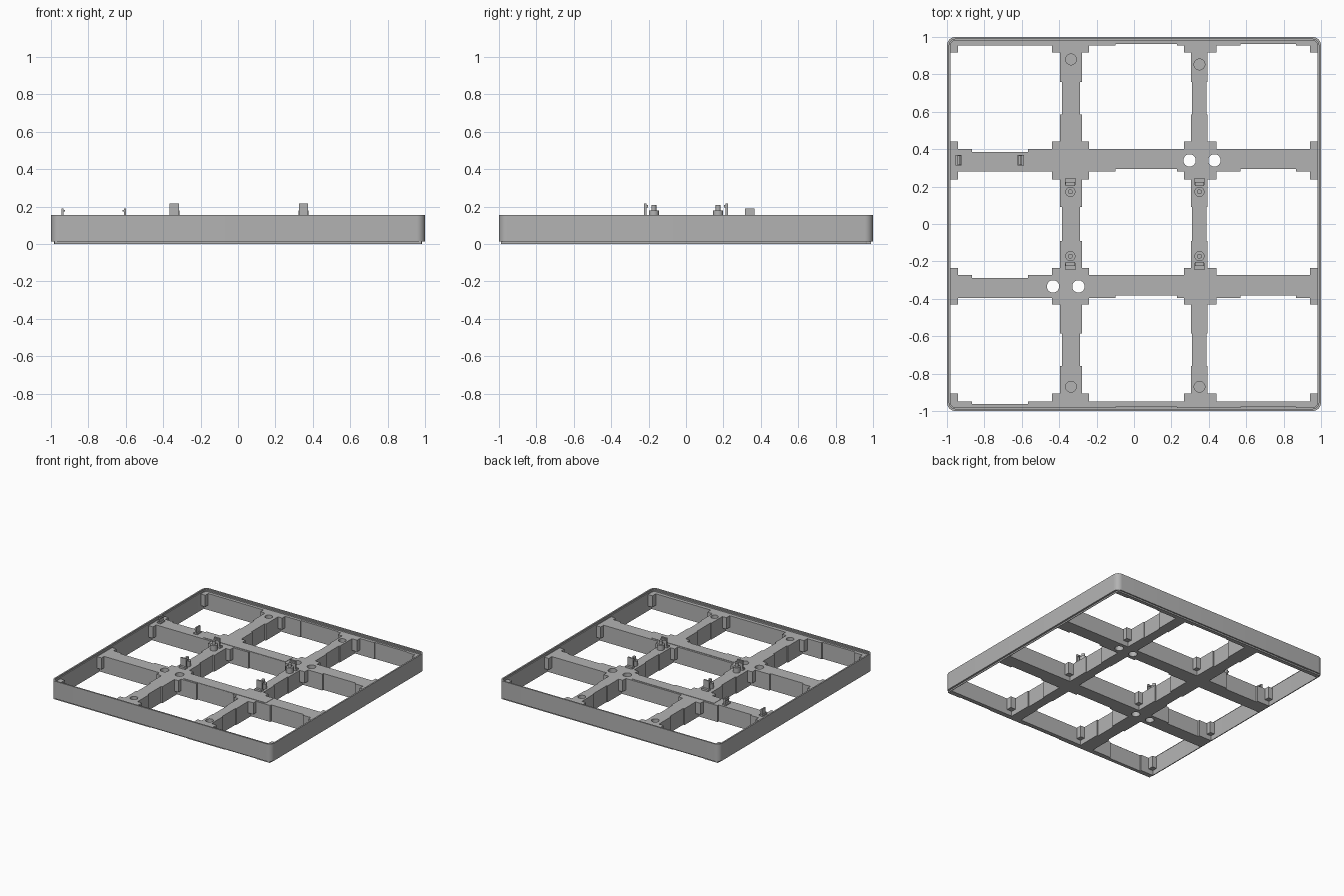
import bpy, bmesh, math
from mathutils import Matrix

TOP = 0.135

old = bpy.data.objects.get("Cube")
if old:
    bpy.data.objects.remove(old)

grey = bpy.data.materials.new("plain grey")
grey.use_nodes = True
colour = (0.45, 0.45, 0.45, 1)
grey.diffuse_color = colour
grey.node_tree.nodes["Principled BSDF"].inputs["Base Color"].default_value = colour


def finish(name, bm):
    bmesh.ops.recalc_face_normals(bm, faces=bm.faces)
    mesh = bpy.data.meshes.new(name)
    bm.to_mesh(mesh)
    bm.free()
    mesh.materials.append(grey)
    obj = bpy.data.objects.new(name, mesh)
    bpy.context.collection.objects.link(obj)
    return obj


def add_box(bm, xs, ys, zs):
    size = [b - a for a, b in (xs, ys, zs)]
    mid = [(a + b) / 2 for a, b in (xs, ys, zs)]
    bmesh.ops.create_cube(bm, size=1, matrix=Matrix.Translation(mid) @ Matrix.Diagonal((*size, 1)))


def add_cylinder(bm, x, y, z0, z1, r):
    bmesh.ops.create_cone(bm, cap_ends=True, segments=32, radius1=r, radius2=r, depth=z1 - z0,
                          matrix=Matrix.Translation((x, y, (z0 + z1) / 2)))


def rounded_square(bm, half, radius, z):
    loop = []
    for corner, (sx, sy) in enumerate(((1, 1), (-1, 1), (-1, -1), (1, -1))):
        for step in range(9):
            a = math.radians(90 * corner + 90 * step / 8)
            loop.append(bm.verts.new((sx * (half - radius) + radius * math.cos(a),
                                      sy * (half - radius) + radius * math.sin(a), z)))
    return loop


# Outer rim: a stepped wall section swept round a rounded square
bm = bmesh.new()
section = [(0.985, 0), (0.985, 0.012), (1, 0.012), (1, 0.155), (0.988, 0.155),
           (0.988, 0.145), (0.98, 0.145), (0.98, 0)]
loops = [rounded_square(bm, half, half - 0.955, z) for half, z in section]
for a, b in zip(loops, loops[1:] + loops[:1]):
    for i in range(len(a)):
        j = (i + 1) % len(a)
        bm.faces.new((a[i], a[j], b[j], b[i]))
rim = finish("outer_rim", bm)

# Lattice: cross beams with shallow side notches
bm = bmesh.new()
full = (0, TOP)
lip = 0.014
for y0, y1 in ((0.28, 0.40), (-0.396, -0.274), (0.955, 0.99), (-0.99, -0.95)):
    add_box(bm, (-0.982, 0.982), (y0 + lip, y1 - lip), full)
    for xs in ((-0.982, -0.866), (-0.567, 0.982)):
        add_box(bm, xs, (y1 - 2 * lip, y1), full)
    for xs in ((-0.982, -0.10), (0.23, 0.57), (0.866, 0.982)):
        add_box(bm, xs, (y0, y0 + 2 * lip), full)

# Lengthwise beams, narrower in the middle of each bay
for x0, x1, inset in ((-0.396, -0.278, 0.011), (0.304, 0.394, 0.007)):
    add_box(bm, (x0 + inset, x1 - inset), (-0.982, 0.982), full)
    for ys in ((-0.982, -0.76), (-0.585, -0.09), (0.09, 0.585), (0.76, 0.982)):
        add_box(bm, (x0, x1), ys, full)

# Corner posts at every joint, stopping short of the underside
for xs in ((-0.983, -0.94), (-0.438, -0.24), (0.267, 0.44), (0.94, 0.983)):
    for ys in ((-0.985, -0.906), (-0.43, -0.235), (0.238, 0.44), (0.917, 0.985)):
        add_box(bm, xs, ys, (0.04, TOP))

# Slightly raised middle runs of the cross beams
add_box(bm, (-0.525, 0.225), (0.296, 0.385), (0.1, TOP + 0.003))
add_box(bm, (-0.235, 0.52), (-0.381, -0.29), (0.1, TOP + 0.003))
lattice = finish("lattice_beams", bm)

# Through holes and shallow sockets
bm = bmesh.new()
for x, y in ((0.297, 0.34), (0.43, 0.34), (-0.433, -0.334), (-0.297, -0.334)):
    add_cylinder(bm, x, y, -0.1, 0.3, 0.033)
for x, y in ((-0.337, 0.88), (0.35, 0.853), (-0.337, -0.87), (0.35, -0.87)):
    add_cylinder(bm, x, y, TOP - 0.03, 0.3, 0.029)
cutter = finish("hole_cutter", bm)
cutter.hide_render = True
cutter.hide_viewport = True
cut = lattice.modifiers.new("holes", "BOOLEAN")
cut.operation = "DIFFERENCE"
cut.solver = "EXACT"
cut.use_self = True
cut.object = cutter

# Pegs with a shoulder, each beside an upright hooked clip
for side, x in (("right", -0.34), ("left", 0.35)):
    for end, s in (("front", -1), ("back", 1)):
        bm = bmesh.new()
        add_cylinder(bm, x, s * 0.172, TOP - 0.01, 0.178, 0.027)
        add_cylinder(bm, x, s * 0.172, 0.17, 0.207, 0.013)
        peg = finish(f"{end}_{side}_peg", bm)
        peg.data.shade_smooth()
        bm = bmesh.new()
        add_box(bm, (x - 0.025, x + 0.025), sorted((s * 0.212, s * 0.224)), (TOP - 0.01, 0.215))
        add_box(bm, (x - 0.025, x + 0.025), sorted((s * 0.203, s * 0.224)), (0.195, 0.207))
        add_box(bm, (x - 0.029, x + 0.029), sorted((s * 0.212, s * 0.242)), (TOP - 0.01, 0.15))
        finish(f"{end}_{side}_clip", bm)

# Pair of small facing clips on the back cross beam
for name, x, s in (("outer_small_clip", -0.945, 1), ("inner_small_clip", -0.598, -1)):
    bm = bmesh.new()
    add_box(bm, sorted((x, x + s * 0.012)), (0.315, 0.365), (TOP - 0.01, 0.19))
    add_box(bm, sorted((x, x + s * 0.02)), (0.315, 0.365), (0.172, 0.181))
    add_box(bm, sorted((x - s * 0.01, x + s * 0.024)), (0.312, 0.368), (TOP - 0.01, 0.145))
    finish(name, bm)

# Smooth the rounded surfaces but keep hard edges
bpy.ops.object.select_all(action="DESELECT")
for obj in bpy.context.scene.objects:
    if obj.name == "outer_rim" or obj.name.endswith("_peg"):
        obj.select_set(True)
        bpy.context.view_layer.objects.active = obj
bpy.ops.object.shade_smooth_by_angle(angle=math.radians(30))
